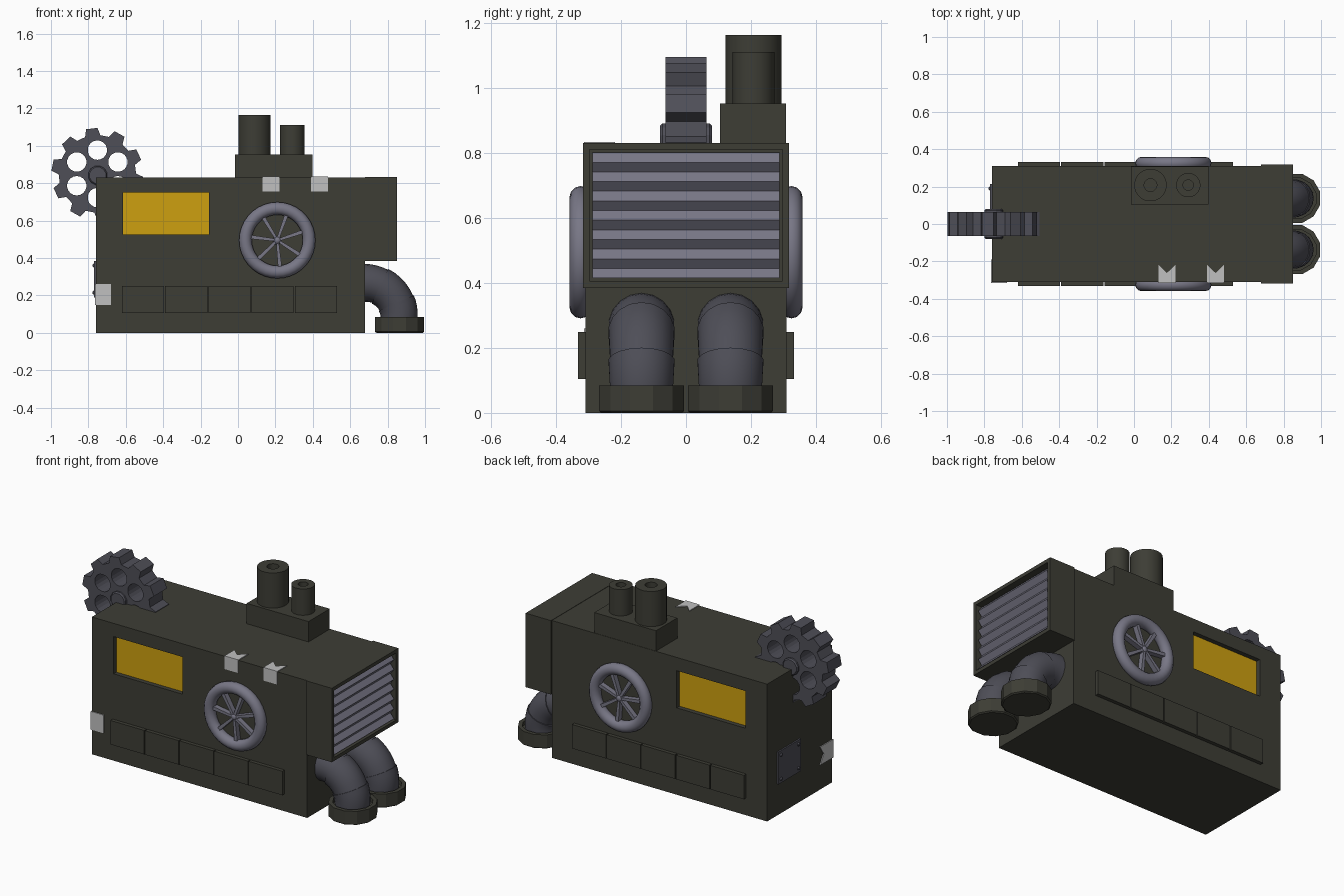
import bpy, bmesh, math
from mathutils import Vector, Matrix

if "Cube" in bpy.data.objects:
    bpy.data.objects.remove(bpy.data.objects["Cube"])

def material(name, rgb):
    m = bpy.data.materials.new(name)
    m.diffuse_color = (*[((c / 255 + 0.055) / 1.055) ** 2.4 for c in rgb], 1)
    m.use_nodes = True
    m.node_tree.nodes["Principled BSDF"].inputs["Base Color"].default_value = m.diffuse_color
    return m

DARK = material("dark olive paint", (61, 61, 53))
STEEL = material("dark steel", (78, 78, 87))
LIGHT = material("light steel", (120, 119, 134))
YELLOW = material("yellow glass", (206, 160, 16))
TAPE = material("pale tape", (192, 192, 192))

def finish(name, bm, mat, smooth=None):
    bmesh.ops.recalc_face_normals(bm, faces=bm.faces)
    me = bpy.data.meshes.new(name)
    bm.to_mesh(me)
    bm.free()
    ob = bpy.data.objects.new(name, me)
    bpy.context.collection.objects.link(ob)
    if mat:
        me.materials.append(mat)
    if smooth:
        bpy.ops.object.select_all(action='DESELECT')
        ob.select_set(True)
        bpy.context.view_layer.objects.active = ob
        bpy.ops.object.shade_smooth_by_angle(angle=math.radians(smooth))
    return ob

def add_prism(bm, pts, vec):
    f = bm.faces.new([bm.verts.new(p) for p in pts])
    r = bmesh.ops.extrude_face_region(bm, geom=[f], use_keep_orig=True)
    bmesh.ops.translate(bm, vec=vec, verts=[v for v in r['geom'] if isinstance(v, bmesh.types.BMVert)])

def add_box(bm, x0, x1, y0, y1, z0, z1):
    add_prism(bm, [(x0, y0, z0), (x1, y0, z0), (x1, y1, z0), (x0, y1, z0)], (0, 0, z1 - z0))

def box(name, mat, *dims):
    bm = bmesh.new()
    add_box(bm, *dims)
    return finish(name, bm, mat)

def sweep(bm, rings, closed=False):
    """Skin a list of rings of points; cap the ends unless closed."""
    vs = [[bm.verts.new(p) for p in r] for r in rings]
    n = len(vs[0])
    for a, b in (zip(vs, vs[1:] + vs[:1]) if closed else zip(vs, vs[1:])):
        for i in range(n):
            bm.faces.new((a[i], a[(i + 1) % n], b[(i + 1) % n], b[i]))
    if not closed:
        bm.faces.new(vs[0])
        bm.faces.new(vs[-1])

def lathe(name, mat, profile, loc, sides, smooth=None, axis='Z'):
    rot = Matrix.Rotation(math.pi / 2, 3, 'X') if axis == 'Y' else Matrix.Identity(3)
    bm = bmesh.new()
    ang = [2 * math.pi * (i + .5) / sides for i in range(sides)]
    sweep(bm, [[rot @ Vector((r * math.cos(a), r * math.sin(a), h)) + Vector(loc) for a in ang]
               for r, h in profile])
    return finish(name, bm, mat, smooth)

def cut(ob, cutter):
    m = ob.modifiers.new("cut", 'BOOLEAN')
    m.operation, m.solver, m.object = 'DIFFERENCE', 'EXACT', cutter
    bpy.context.view_layer.objects.active = ob
    bpy.ops.object.modifier_apply(modifier=m.name)
    bpy.data.objects.remove(cutter)

# main body with window recesses
body = box("body", DARK, -.76, .68, -.31, .31, 0, .83)
for s in (-1, 1):
    y0, y1 = sorted((s * .28, s * .4))
    cut(body, box("window_cutter", None, -.615, -.155, y0, y1, .525, .75))

# vent housing with recessed opening
bm = bmesh.new()
add_box(bm, .68, .85, -.318, .318, .385, .832)
bm.normal_update()
bmesh.ops.recalc_face_normals(bm, faces=bm.faces)
face = max(bm.faces, key=lambda f: f.calc_center_median().x)
bmesh.ops.inset_region(bm, faces=[face], thickness=.03)
r = bmesh.ops.extrude_face_region(bm, geom=[face])
bmesh.ops.translate(bm, vec=(-.05, 0, 0), verts=[v for v in r['geom'] if isinstance(v, bmesh.types.BMVert)])
bmesh.ops.delete(bm, geom=[face], context='FACES_ONLY')
finish("vent_housing", bm, DARK)

# zigzag louvres
bm = bmesh.new()
zig = [(.818 if i % 2 == 0 else .842, -.288, .802 - i * .387 / 13) for i in range(14)]
add_prism(bm, zig + [(.80, -.288, .415), (.80, -.288, .802)], (0, .576, 0))
finish("vent_louvres", bm, LIGHT)

# parts on both sides
for s, side in ((-1, "front"), (1, "back")):
    y0, y1 = sorted((s * .276, s * .283))
    box(side + "_window", YELLOW, -.615, -.155, y0, y1, .525, .75)
    bm = bmesh.new()
    for i in range(5):
        x = -.62 + i * .231
        add_box(bm, x, x + .225, *sorted((s * .30, s * .332)), .105, .25)
    finish(side + "_lower_panels", bm, DARK)
    # handwheel: rim, hub, spokes
    c = Vector((.21, s * .325, .495))
    bm = bmesh.new()
    rings = []
    for i in range(36):
        a = 2 * math.pi * i / 36
        d = Vector((math.cos(a), 0, math.sin(a)))
        rings.append([c + d * (.17 + .034 * math.cos(b)) + Vector((0, .034 * math.sin(b), 0))
                      for b in [2 * math.pi * j / 12 for j in range(12)]])
    sweep(bm, rings, True)
    bmesh.ops.create_uvsphere(bm, u_segments=12, v_segments=8, radius=.024, matrix=Matrix.Translation(c))
    for k in range(7):
        a = math.radians(70 + k * 360 / 7)
        d, t = Vector((math.cos(a), 0, math.sin(a))), Vector((-math.sin(a), 0, math.cos(a)))
        o = Vector((0, -.016, 0))
        add_prism(bm, [c + o - t * .007, c + o + d * .16 - t * .011,
                       c + o + d * .16 + t * .011, c + o + t * .007], (0, .032, 0))
    finish(side + "_handwheel", bm, LIGHT, 40)

# chimneys and their base
box("chimney_base", DARK, -.015, .398, .105, .308, .82, .953)
for name, x, r, ri, top in (("large_chimney", .088, .087, .034, 1.165), ("small_chimney", .29, .065, .028, 1.112)):
    lathe(name, DARK, [(r, .95), (r, top), (ri, top), (ri, top - .08)], (x, .208, 0), 24, 40)

# gear with six holes
bm = bmesh.new()
pts = []
for k in range(10):
    for da, r in ((-.2, .207), (-.125, .246), (.125, .246), (.2, .207)):
        a = math.radians(97 + 36 * k) + da
        pts.append((-.752 + r * math.cos(a), -.063, .85 + r * math.sin(a)))
add_prism(bm, pts, (0, .126, 0))
gear = finish("gear", bm, STEEL)
for k in range(6):
    a = math.radians(30 + 60 * k)
    cut(gear, lathe("hole_cutter", None, [(.052, -.2), (.052, .2)],
                    (-.752 + .127 * math.cos(a), 0, .85 + .127 * math.sin(a)), 18, axis='Y'))
lathe("gear_hub", STEEL, [(.045, -.08), (.052, -.073), (.052, .073), (.045, .08)],
      (-.75, 0, .842), 12, axis='Y')

# exhaust elbows in three overlapping segments, with end flanges
for side, y in (("front", -.137), ("back", .137)):
    bm = bmesh.new()
    for a0, a1 in ((-6, 26), (26, 66), (66, 96)):
        rings = []
        for i in range(6):
            a = math.radians(a0 + (a1 - a0) * i / 5)
            d = Vector((math.sin(a), 0, math.cos(a)))
            r = .103 - .005 * i / 5
            rings.append([Vector((.68, y, .085)) + d * (.182 + r * math.cos(b)) + Vector((0, r * math.sin(b), 0))
                          for b in [2 * math.pi * j / 18 for j in range(18)]])
        sweep(bm, rings)
    finish(side + "_exhaust_elbow", bm, STEEL, 35)
    lathe(side + "_exhaust_flange", DARK, [(.128, 0), (.136, .006), (.136, .085), (.112, .085), (.112, .06)],
          (.864, y, 0), 12)

# tape strips folded over edges, with notched ends
for n, x in enumerate((.13, .39)):
    bm = bmesh.new()
    add_box(bm, x, x + .092, -.315, -.308, .755, .835)
    add_prism(bm, [(x, -.315, .828), (x + .092, -.315, .828), (x + .092, -.218, .828),
                   (x + .046, -.262, .828), (x, -.218, .828)], (0, 0, .007))
    finish("top_tape_%d" % (n + 1), bm, TAPE)
bm = bmesh.new()
add_box(bm, -.765, -.68, -.315, -.308, .15, .26)
add_prism(bm, [(-.765, -.315, .15), (-.765, -.315, .26), (-.765, -.19, .26),
               (-.765, -.225, .205), (-.765, -.19, .15)], (.007, 0, 0))
finish("corner_tape", bm, TAPE)

# riveted patch on the left end
bm = bmesh.new()
add_box(bm, -.769, -.755, 0, .215, .19, .385)
for y in (.025, .19):
    for z in (.215, .36):
        bmesh.ops.create_uvsphere(bm, u_segments=8, v_segments=6, radius=.011,
                                  matrix=Matrix.Translation((-.768, y, z)))
finish("end_patch", bm, STEEL)
